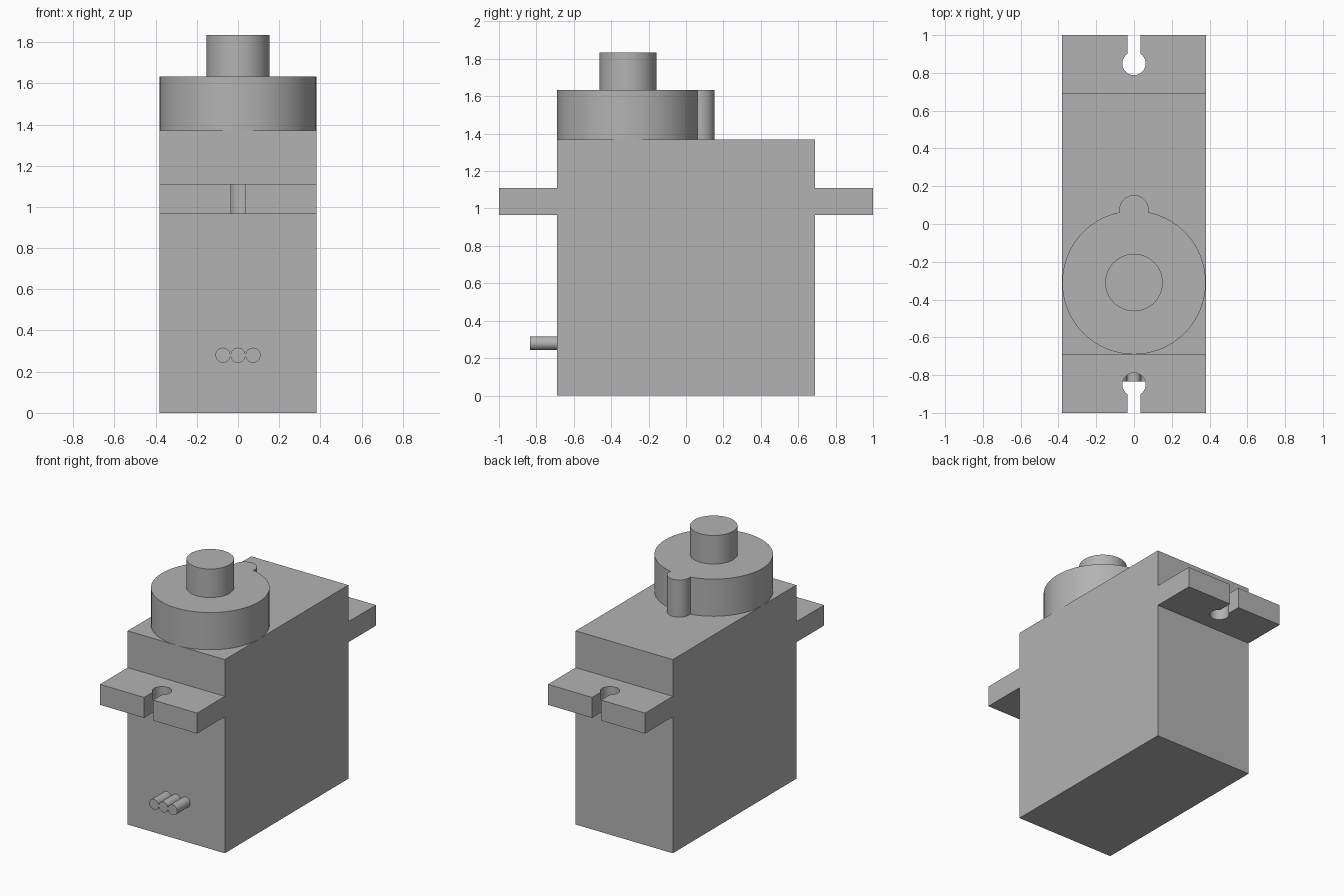
import bpy, bmesh, math
from mathutils import Matrix

cube = bpy.data.objects.get("Cube")
if cube:
    bpy.data.objects.remove(cube, do_unlink=True)

# Single plastic colour
GREY = (0.45, 0.45, 0.45, 1)
plastic = bpy.data.materials.new("grey_plastic")
plastic.use_nodes = True
plastic.diffuse_color = GREY
plastic.node_tree.nodes["Principled BSDF"].inputs["Base Color"].default_value = GREY


def finish(name, bm, smooth=False):
    bmesh.ops.recalc_face_normals(bm, faces=bm.faces)
    mesh = bpy.data.meshes.new(name)
    bm.to_mesh(mesh)
    bm.free()
    mesh.materials.append(plastic)
    obj = bpy.data.objects.new(name, mesh)
    bpy.context.collection.objects.link(obj)
    if smooth:
        bpy.ops.object.select_all(action='DESELECT')
        obj.select_set(True)
        bpy.context.view_layer.objects.active = obj
        bpy.ops.object.shade_smooth_by_angle(angle=math.radians(30))
    return obj


def prism(name, outline, z0, z1, smooth=False):
    """Extrude a flat outline from z0 up to z1."""
    bm = bmesh.new()
    base = bm.faces.new([bm.verts.new((x, y, z0)) for x, y in outline])
    top = bmesh.ops.extrude_face_region(bm, geom=[base])["geom"]
    bmesh.ops.translate(bm, vec=(0, 0, z1 - z0),
                        verts=[v for v in top if isinstance(v, bmesh.types.BMVert)])
    return finish(name, bm, smooth)


def arc(cx, cy, r, start, end, steps):
    return [(cx + r * math.cos(start + (end - start) * i / steps),
             cy + r * math.sin(start + (end - start) * i / steps))
            for i in range(steps + 1)]


def circle(cx, cy, r, steps=64):
    return arc(cx, cy, r, 0, math.tau, steps)[:-1]


W, D, TOP = 0.38, 0.69, 1.37

# Main case
prism("case", [(-W, -D), (W, -D), (W, D), (-W, D)], 0, TOP)

# Mounting tabs with open keyhole slots
HOLE_Y, HOLE_R, SLOT = 0.85, 0.062, 0.035
half = math.asin(SLOT / HOLE_R)
keyhole = arc(0, HOLE_Y, HOLE_R, math.pi / 2 - half, half - 1.5 * math.pi, 32)
tab = [(-W, D), (W, D), (W, 1), (SLOT, 1)] + keyhole + [(-SLOT, 1), (-W, 1)]
for name, side in (("back_tab", 1), ("front_tab", -1)):
    prism(name, [(x, y * side) for x, y in tab], 0.965, 1.11, True)

# Gear housing: large disc merged with a small lobe behind it
CY, LOBE_Y, LOBE_R = -0.31, 0.075, 0.078
gap = LOBE_Y - CY
meet_y = (W * W - LOBE_R * LOBE_R + gap * gap) / (2 * gap)
meet_x = math.sqrt(W * W - meet_y * meet_y)
big = math.atan2(meet_y, meet_x)
small = math.atan2(meet_y - gap, meet_x)
housing = arc(0, CY, W, math.pi - big, math.tau + big, 72)
housing += arc(0, LOBE_Y, LOBE_R, small, math.pi - small, 24)[1:-1]
prism("gear_housing", housing, TOP, 1.633, True)

# Output shaft
prism("output_shaft", circle(0, CY, 0.152), 1.633, 1.835, True)

# Three cable wires leaving the front
for name, x in (("right_wire", -0.073), ("middle_wire", 0), ("left_wire", 0.073)):
    wire = prism(name, circle(0, 0, 0.0365, 32), 0, 0.145, True)
    wire.data.transform(Matrix.Translation((x, -D, 0.28)) @ Matrix.Rotation(math.pi / 2, 4, 'X'))
